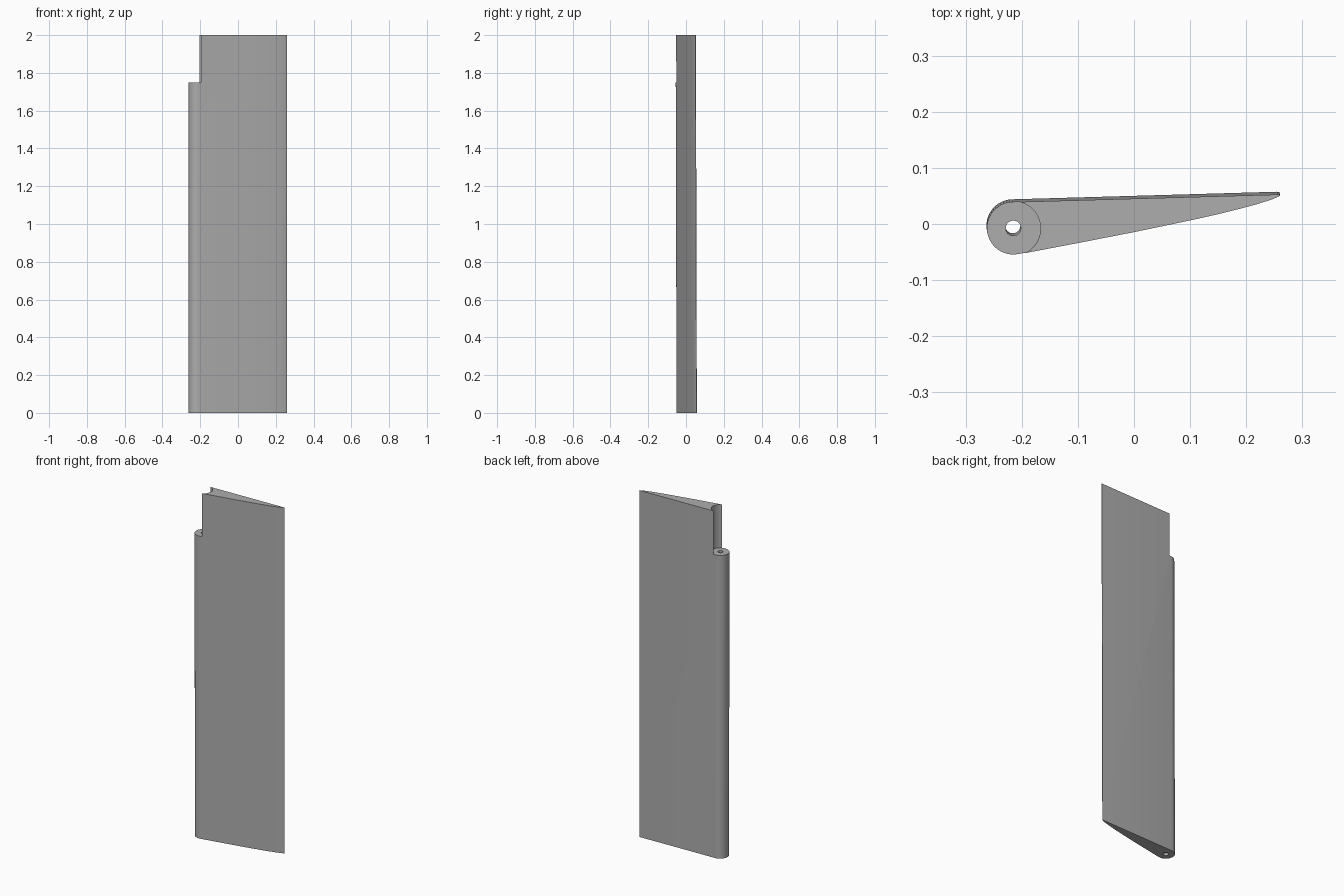
import bpy, bmesh, math

if "Cube" in bpy.data.objects:
    bpy.data.objects.remove(bpy.data.objects["Cube"])

CX, CY, R = -0.215, -0.008, 0.047      # hinge axis and nose radius
HEIGHT, NOTCH_Z = 2.0, 1.75

grey = bpy.data.materials.new("panel_grey")
grey.diffuse_color = (0.42, 0.42, 0.42, 1)
grey.use_nodes = True
grey.node_tree.nodes["Principled BSDF"].inputs["Base Color"].default_value = grey.diffuse_color


def prism(name, outline, z0, z1):
    """Extrude an outline upward, leaning slightly back toward the foot."""
    bm = bmesh.new()
    rings = []
    for z in (z0, z1):
        lean = 1 - z / HEIGHT
        rings.append([bm.verts.new((x - 0.001 * lean, y + 0.005 * lean, z)) for x, y in outline])
    low, high = rings
    n = len(outline)
    bm.faces.new(low[::-1])
    bm.faces.new(high)
    for i in range(n):
        j = (i + 1) % n
        bm.faces.new((low[i], low[j], high[j], high[i]))
    mesh = bpy.data.meshes.new(name)
    bm.to_mesh(mesh)
    bm.free()
    mesh.materials.append(grey)
    ob = bpy.data.objects.new(name, mesh)
    bpy.context.collection.objects.link(ob)
    return ob


def arc(r, a0, a1, steps):
    return [(CX + r * math.cos(math.radians(a0 + (a1 - a0) * i / steps)),
             CY + r * math.sin(math.radians(a0 + (a1 - a0) * i / steps))) for i in range(steps + 1)]


# Tapered section: round nose, nearly flat back, front curving to the tail
nose = arc(R, 91.5, 281, 28)
front = [(-0.10, -0.034), (0.0, -0.0145), (0.06, -0.002), (0.11, 0.0085), (0.15, 0.0175),
         (0.19, 0.0275), (0.22, 0.0355), (0.245, 0.0435), (0.257, 0.0485)]
tail = [(0.2605, 0.0505), (0.2595, 0.0522), (0.256, 0.0525)]
flap = prism("flap_panel", nose + front + tail, 0, HEIGHT)

# Hinge pin bore and the rounded notch above the hinge tube
cutters = [prism("pin_bore_cutter", arc(0.0135, 0, 345, 23), -0.1, 2.1),
           prism("notch_cutter", arc(0.0485, 0, 354, 59), NOTCH_Z, 2.1)]
bpy.context.view_layer.objects.active = flap
flap.select_set(True)
for cutter in cutters:
    cutter.hide_render = True
    mod = flap.modifiers.new("cut", 'BOOLEAN')
    mod.operation = 'DIFFERENCE'
    mod.solver = 'EXACT'
    mod.object = cutter
    bpy.ops.object.modifier_apply(modifier=mod.name)
for cutter in cutters:
    bpy.data.objects.remove(cutter)

bpy.ops.object.select_all(action='DESELECT')
flap.select_set(True)
bpy.ops.object.shade_smooth_by_angle(angle=math.radians(30))
